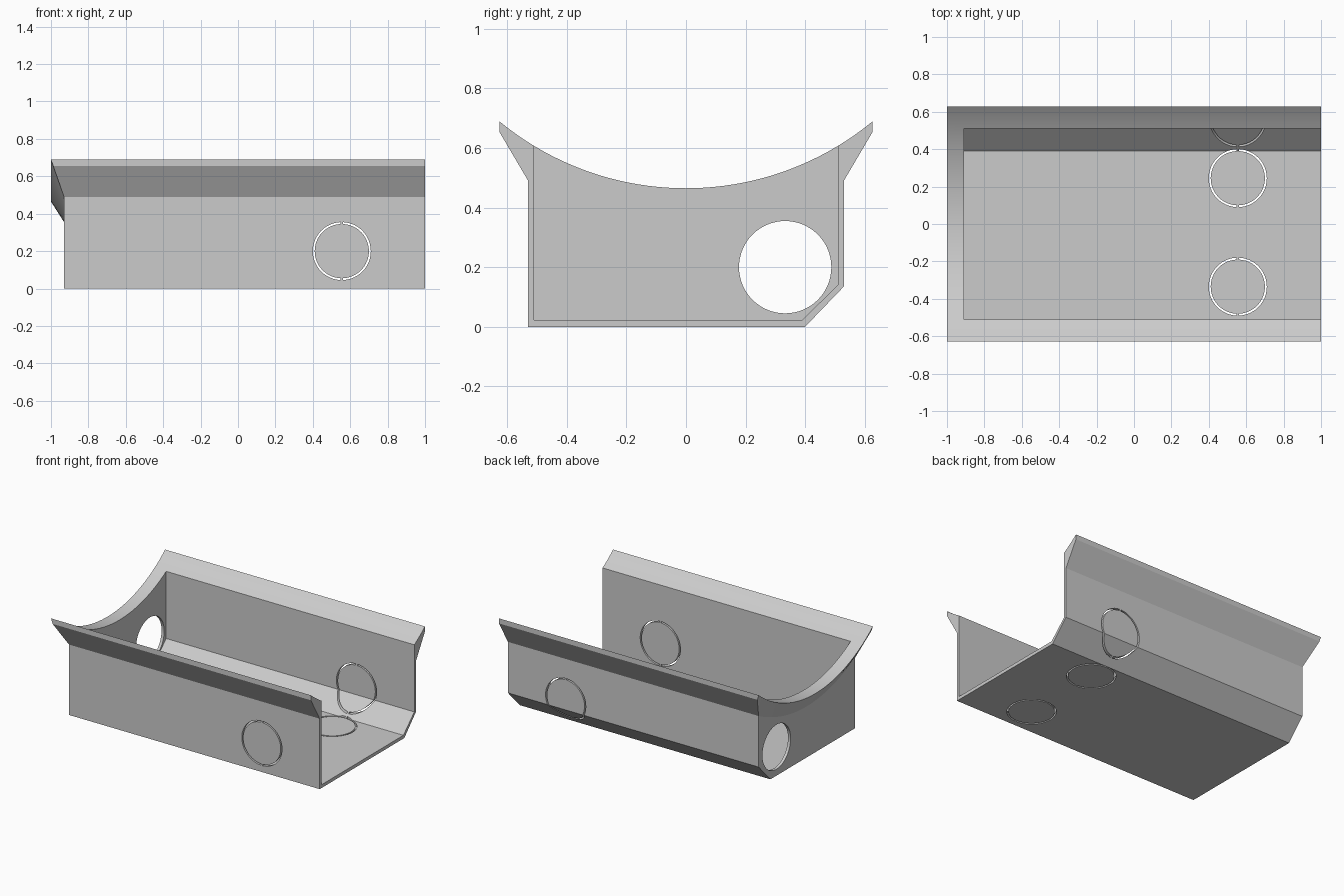
import bpy, bmesh, math
from mathutils import Matrix

if "Cube" in bpy.data.objects:
    bpy.data.objects.remove(bpy.data.objects["Cube"])

grey = bpy.data.materials.new("light grey")
grey.use_nodes = True
colour = (0.6, 0.6, 0.6, 1)
grey.diffuse_color = colour
grey.node_tree.nodes["Principled BSDF"].inputs["Base Color"].default_value = colour

# Main dimensions
RIM, OUT, INN = 0.627, 0.53, 0.51       # half widths: rim, outer wall, inner wall
END, FACE, BACK, TIP = 1, -0.93, -0.91, -1
FLARE_Z, LIP_Z, LIP_X = 0.49, 0.655, -0.988
RADIUS = 0.986


def top(y):
    """Height of the cylindrical rim surface."""
    return 0.465 + RADIUS - math.sqrt(RADIUS ** 2 - y * y)


def low(y):
    """Height where the end wall meets its flare."""
    return 0.355 + 0.135 * (y / OUT) ** 2


def spread(a, b, n):
    return [a + (b - a) * i / n for i in range(n + 1)]


def finish(name, bm):
    bmesh.ops.remove_doubles(bm, verts=bm.verts, dist=1e-5)
    bmesh.ops.recalc_face_normals(bm, faces=bm.faces)
    mesh = bpy.data.meshes.new(name)
    bm.to_mesh(mesh)
    bm.free()
    mesh.materials.append(grey)
    obj = bpy.data.objects.new(name, mesh)
    bpy.context.collection.objects.link(obj)
    return obj


# Trough shell
bm = bmesh.new()


def face(*points):
    bm.faces.new([bm.verts.new(p) for p in points])


def section(x, points):
    face(*[(x, y, z) for y, z in points])


mid = spread(-INN, INN, 32)
side = spread(INN, RIM, 4)
ys = [-y for y in reversed(side)] + mid[1:-1] + side
k = OUT / RIM

# Curved rim and end flare
for a, b in zip(ys, ys[1:]):
    face((TIP, a, top(a)), (TIP, b, top(b)), (BACK, b, top(b)), (BACK, a, top(a)))
    face((TIP, a, top(a)), (TIP, b, top(b)),
         (FACE, b * k, low(b * k)), (FACE, a * k, low(a * k)))
    if abs(a + b) / 2 > INN:
        face((BACK, a, top(a)), (BACK, b, top(b)), (END, b, top(b)), (END, a, top(a)))

# Side flares and lips
for s in (-1, 1):
    r, o, t = s * RIM, s * OUT, top(RIM)
    face((TIP, r, t), (LIP_X, r, LIP_Z), (FACE, o, FLARE_Z))
    face((TIP, r, t), (BACK, r, t), (END, r, t), (END, r, LIP_Z), (LIP_X, r, LIP_Z))
    face((LIP_X, r, LIP_Z), (END, r, LIP_Z), (END, o, FLARE_Z), (FACE, o, FLARE_Z))

# Outer and inner walls, floor and chamfer
outer = [(-OUT, FLARE_Z), (-OUT, 0), (0.4, 0), (OUT, 0.135), (OUT, FLARE_Z)]
inner = [(-INN, top(INN)), (-INN, 0.023), (0.39, 0.023), (INN, 0.14), (INN, top(INN))]
for profile, x in ((outer, FACE), (inner, BACK)):
    for (y0, z0), (y1, z1) in zip(profile, profile[1:]):
        face((x, y0, z0), (END, y0, z0), (END, y1, z1), (x, y1, z1))

# Closed end, outside and inside, then the cut edge of the open end
section(FACE, outer + [(y * k, low(y * k)) for y in reversed(ys[1:-1])])
section(BACK, inner + [(y, top(y)) for y in reversed(mid[1:-1])])
section(END, outer + [(RIM, LIP_Z)]
        + [(y, top(y)) for y in reversed(side[1:])] + inner[::-1]
        + [(-y, top(y)) for y in side[1:]] + [(-RIM, LIP_Z)])
trough = finish("trough", bm)


# Cutters
def cut(cutter):
    cutter.hide_render = True
    mod = trough.modifiers.new("cut", "BOOLEAN")
    mod.operation, mod.solver, mod.object = "DIFFERENCE", "EXACT", cutter
    bpy.context.view_layer.objects.active = trough
    bpy.ops.object.modifier_apply(modifier=mod.name)
    bpy.data.objects.remove(cutter)


def ring_slots(matrix, depth):
    """Two half-ring slots, leaving a tab at top and bottom."""
    b = bmesh.new()
    gap = 0.04
    for start in (math.pi / 2, -math.pi / 2):
        angles = spread(start + gap, start + math.pi - gap, 24)
        rows = [[b.verts.new((r * math.cos(t), r * math.sin(t), z))
                 for r, z in ((0.145, -depth), (0.155, -depth), (0.155, depth), (0.145, depth))]
                for t in angles]
        for p, q in zip(rows, rows[1:]):
            for i in range(4):
                j = (i + 1) % 4
                b.faces.new((p[i], p[j], q[j], q[i]))
        b.faces.new(rows[0])
        b.faces.new(rows[-1][::-1])
    b.transform(matrix)
    cut(finish("slot_cutter", b))


# Round opening in the closed end
b = bmesh.new()
bmesh.ops.create_cone(b, cap_ends=True, segments=64, radius1=0.155, radius2=0.155, depth=0.3,
                      matrix=Matrix.Translation((-0.92, 0.333, 0.2))
                      @ Matrix.Rotation(math.pi / 2, 4, "Y"))
cut(finish("opening_cutter", b))

# Knockout rings through both side walls and in the floor
ring_slots(Matrix.Translation((0.555, 0, 0.2)) @ Matrix.Rotation(math.pi / 2, 4, "X"), 0.8)
for y in (0.245, -0.335):
    ring_slots(Matrix.Translation((0.555, y, 0)), 0.035)

bpy.ops.object.select_all(action="DESELECT")
trough.select_set(True)
bpy.context.view_layer.objects.active = trough
bpy.ops.object.shade_smooth_by_angle(angle=math.radians(20))
